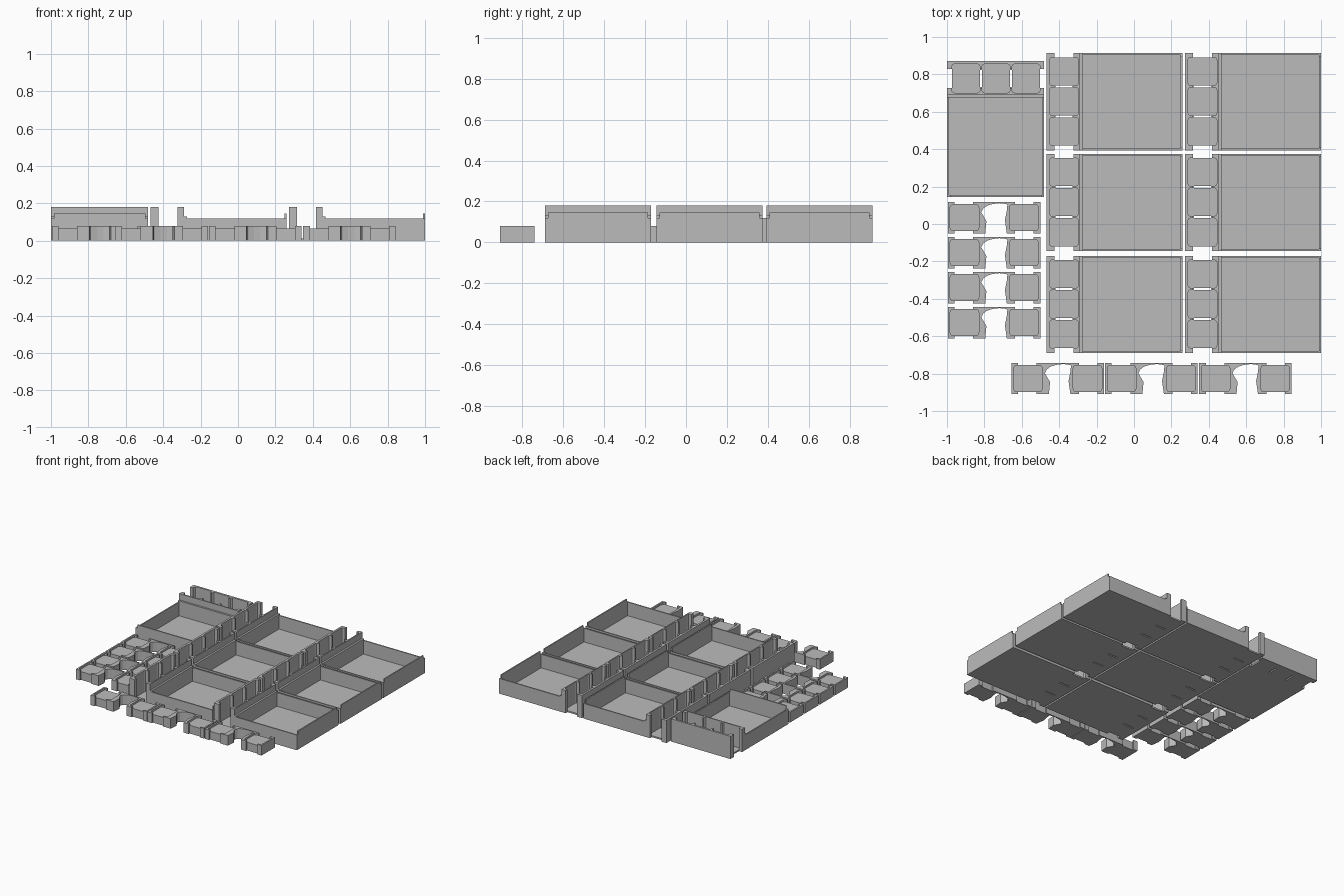
import bpy, bmesh
from mathutils import Matrix, Vector

if "Cube" in bpy.data.objects:
    bpy.data.objects.remove(bpy.data.objects["Cube"])

grey = bpy.data.materials.new("plain grey")
grey.diffuse_color = (0.5, 0.5, 0.5, 1)
grey.use_nodes = True
grey.node_tree.nodes["Principled BSDF"].inputs["Base Color"].default_value = grey.diffuse_color


def prism(bm, pts, z0, z1):
    """Extrude a plan outline from z0 to z1."""
    lo = [bm.verts.new((x, y, z0)) for x, y in pts]
    hi = [bm.verts.new((x, y, z1)) for x, y in pts]
    faces = [bm.faces.new(lo[::-1]), bm.faces.new(hi)]
    n = len(pts)
    for i in range(n):
        j = (i + 1) % n
        faces.append(bm.faces.new((lo[i], lo[j], hi[j], hi[i])))
    bmesh.ops.recalc_face_normals(bm, faces=faces)


def box(bm, x0, x1, y0, y1, z0, z1):
    prism(bm, [(x0, y0), (x1, y0), (x1, y1), (x0, y1)], z0, z1)


def make(name, bm):
    mesh = bpy.data.meshes.new(name)
    bm.to_mesh(mesh)
    bm.free()
    mesh.materials.append(grey)
    return mesh


def place(name, mesh, x, y, turn=0.0):
    ob = bpy.data.objects.new(name, mesh)
    bpy.context.collection.objects.link(ob)
    ob.matrix_world = Matrix.Translation(Vector((x, y, 0))) @ Matrix.Rotation(turn, 4, 'Z')


def rail(back, face, tip, length, pads):
    """Wall outline with rounded pockets between short fingers."""
    d = 1 if tip > face else -1
    pts = [(back, 0), (tip, 0)]
    for a, b in pads:
        pts += [(tip, a), (face + d * .012, a), (face + d * .004, a + .005), (face, a + .015),
                (face, b - .015), (face + d * .004, b - .005), (face + d * .012, b), (tip, b)]
    return pts + [(tip, length), (back, length)]


# Storage tray: open box with a three-pocket rack along one end
L, W, T, FLOOR = .727, .52, .01, .012
pads = [(.026, .176), (.187, .337), (.348, .498)]
bm = bmesh.new()
box(bm, .18, L, 0, W, 0, FLOOR)                      # box floor
for y in (0, W - T):
    box(bm, .18, L, y, y + T, FLOOR, .12)            # side walls
box(bm, L - T, L, T, W - T, FLOOR, .12)              # end wall
box(bm, L - T, L, .015, W - .015, .12, .145)         # raised lip
box(bm, .18, .195, 0, W, FLOOR, .13)                 # stepped foot of rack wall
prism(bm, rail(0, .016, .043, W, pads), 0, .18)      # outer rack wall
prism(bm, rail(.18, .171, .145, W, pads), 0, .18)    # inner rack wall
for a, b in pads:                                    # pocket floors
    box(bm, .016, .171, a, b, 0, FLOOR)
for a, b in ((pads[0][1], pads[1][0]), (pads[1][1], pads[2][0])):
    box(bm, .043, .048, a, b, 0, FLOOR)              # slot edges
    box(bm, .140, .145, a, b, 0, FLOOR)
tray = make("tray", bm)

for x in (-.468, .272):
    for y in (.393, -.145, -.69):
        place("tray", tray, x, y)
place("turned_tray", tray, -1.0, .872, -1.5707963)

# Small double holder: two raised pads joined by a block with a curved opening
H, D, PW = .08, .168, .495
bm = bmesh.new()
prism(bm, rail(0, .012, .036, D, [(.014, .154)]), 0, H)
prism(bm, rail(PW, PW - .012, PW - .036, D, [(.014, .154)]), 0, H)
opening = [(.2, 0), (.206, .065), (.178, .113), (.19, .134), (.21, .148), (.24, .157), (.275, .161),
           (.3, .159), (.318, .154), (.315, .12), (.305, .07), (.315, 0)]
right = [(.36, 0), (.36, .014), (.335, .018), (.33, .03),
         (.33, .138), (.335, .15), (.36, .154), (.36, D)]
left = [(.135, D), (.135, .154), (.16, .15), (.165, .138),
        (.165, .03), (.16, .018), (.135, .014), (.135, 0)]
prism(bm, opening + right + left, 0, H)              # bridge block
for x in (.012, .33):
    box(bm, x, x + .153, .012, .156, 0, .065)        # raised pads
holder = make("double_holder", bm)

for i in range(4):
    place("double_holder", holder, -.995, -.05 - i * .187)
for x in (-.655, -.155, .348):
    place("double_holder", holder, x, -.91)
